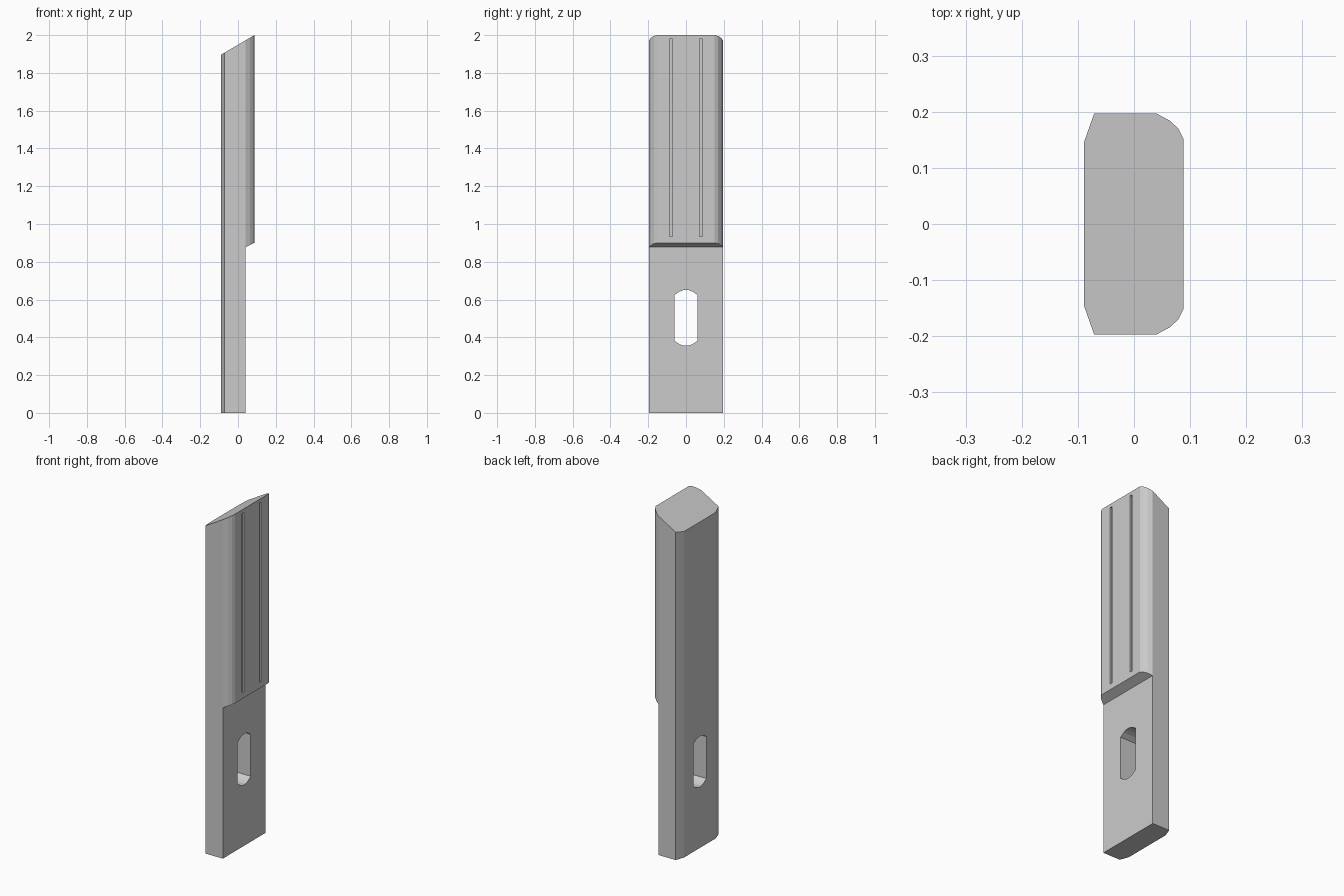
import bpy, bmesh

if "Cube" in bpy.data.objects:
    bpy.data.objects.remove(bpy.data.objects["Cube"])

def prism(name, outline, axis, lo, hi):
    """Extrude a 2D outline along x (outline = y,z), y (x,z) or z (x,y)."""
    place = {'x': lambda a, b, t: (t, a, b),
             'y': lambda a, b, t: (a, t, b),
             'z': lambda a, b, t: (a, b, t)}[axis]
    bm = bmesh.new()
    base = bm.faces.new([bm.verts.new(place(a, b, lo)) for a, b in outline])
    top = bmesh.ops.extrude_face_region(bm, geom=[base], use_keep_orig=True)
    verts = [g for g in top['geom'] if isinstance(g, bmesh.types.BMVert)]
    bmesh.ops.translate(bm, verts=verts, vec=place(0, 0, hi - lo))
    bmesh.ops.recalc_face_normals(bm, faces=bm.faces)
    mesh = bpy.data.meshes.new(name)
    bm.to_mesh(mesh)
    bm.free()
    obj = bpy.data.objects.new(name, mesh)
    bpy.context.collection.objects.link(obj)
    return obj

def cut(target, cutter):
    cutter.hide_render = True
    mod = target.modifiers.new(cutter.name, 'BOOLEAN')
    mod.operation = 'DIFFERENCE'
    mod.solver = 'EXACT'
    mod.object = cutter
    bpy.context.view_layer.objects.active = target
    bpy.ops.object.modifier_apply(modifier=mod.name)
    bpy.data.objects.remove(cutter)

# Bar: chamfered at the back, rounded at the front
half = [(-0.089, 0.146), (-0.071, 0.197), (0.04, 0.197),
        (0.064, 0.184), (0.079, 0.170), (0.088, 0.152)]
bar = prism("bar", half + [(x, -y) for x, y in reversed(half)], 'z', 0, 2.1)

# Sloping top
cut(bar, prism("top_cutter", [(-0.2, 1.832), (0.2, 2.066), (0.2, 2.3), (-0.2, 2.3)], 'y', -0.5, 0.5))

# Thinner lower tang with a sloping shoulder
cut(bar, prism("tang_cutter", [(0.04, -0.1), (0.2, -0.1), (0.2, 0.955), (0.04, 0.877)], 'y', -0.5, 0.5))

# Bolt slot through the tang
end = [(0.06, 0.122), (0.035, 0.139), (0.013, 0.147)]
quarter = end + [(-y, z) for y, z in reversed(end)]
slot = [(y, 0.503 + z) for y, z in quarter] + [(-y, 0.503 - z) for y, z in quarter]
cut(bar, prism("slot_cutter", slot, 'x', -0.3, 0.3))

# Two shallow grooves on the raised face
for s in (-1, 1):
    groove = [(s * 0.072, 0.935), (s * 0.088, 0.935), (s * 0.088, 1.98), (s * 0.072, 1.98)]
    cut(bar, prism("groove_cutter", groove, 'x', 0.078, 0.2))
